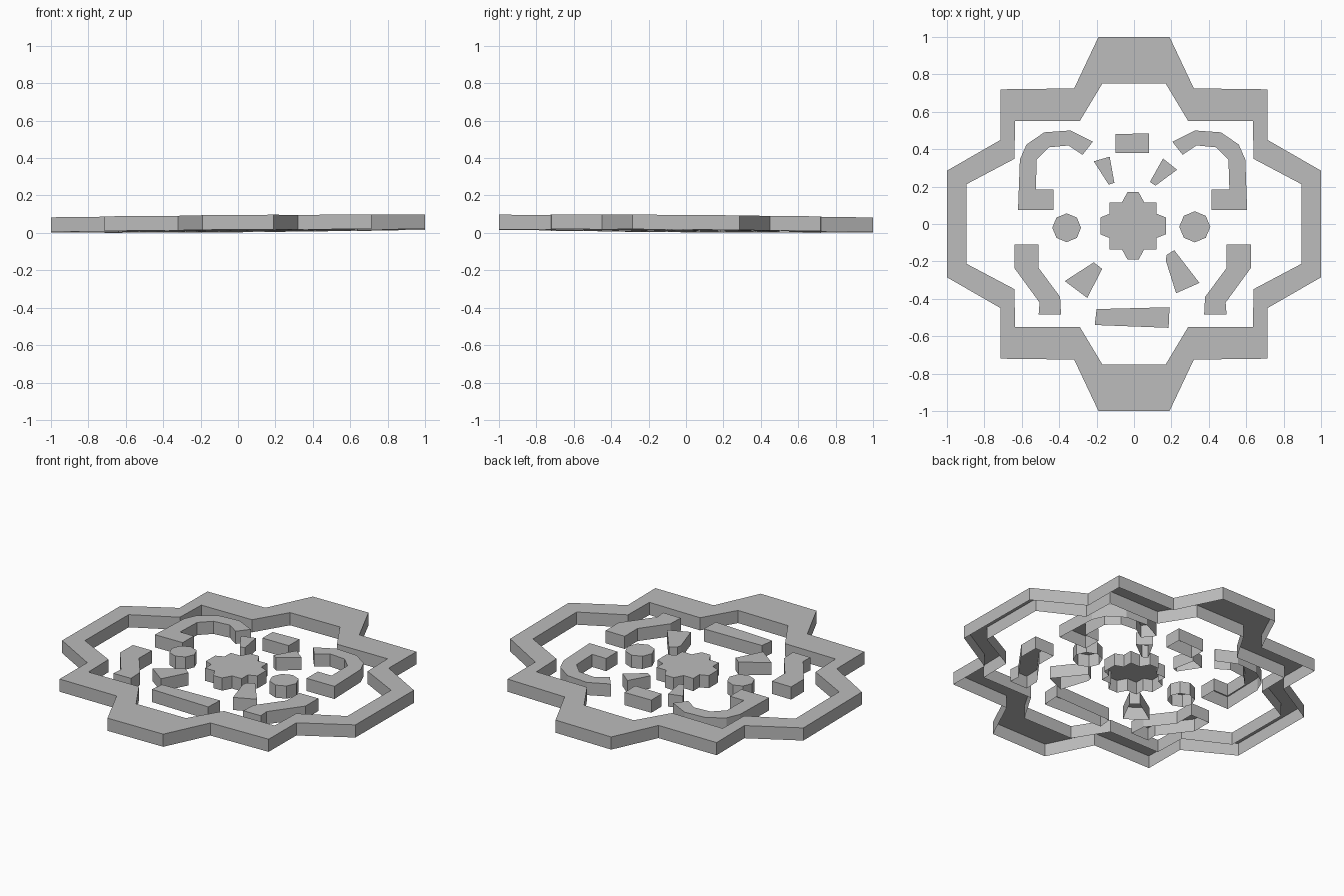
import bpy
import bmesh
import math
from mathutils import Vector

HEIGHT = 0.078
BASE = 0.0105
SLOPE = 0.0073

default_cube = bpy.data.objects.get("Cube")
if default_cube:
    bpy.data.objects.remove(default_cube, do_unlink=True)

# One plain grey for the whole ornament
grey = bpy.data.materials.new("plain_grey")
grey.use_nodes = True
colour = (0.5, 0.5, 0.5, 1)
grey.diffuse_color = colour
grey.node_tree.nodes["Principled BSDF"].inputs["Base Color"].default_value = colour


def ground(x, y):
    """Underside height of the slightly tilted ornament."""
    return BASE + SLOPE * (x - y)


def four_way(quarter, centre=(0, 0)):
    """Mirror a quarter outline, listed clockwise from the top, into a full loop."""
    right = quarter + [(x, -y) for x, y in reversed(quarter)]
    full = right + [(-x, y) for x, y in reversed(right)]
    return [(x + centre[0], y + centre[1]) for x, y in full]


def mirrored(outline, shift):
    """Reflect an outline to the other side, nudged sideways."""
    return [(shift - x, y) for x, y in reversed(outline)]


def polygon(centre, radius, sides=8):
    steps = [math.tau * i / sides for i in range(sides)]
    return [(centre[0] + radius * math.cos(a), centre[1] + radius * math.sin(a))
            for a in steps]


def open_shell(name, outline, hole=None):
    """Flat top with side walls, open underneath; an optional hole makes a band."""
    bm = bmesh.new()

    def loop(points):
        return [bm.verts.new((x, y, ground(x, y) + HEIGHT)) for x, y in points]

    outer = loop(outline)
    if hole:
        inner = loop(hole)
        for i in range(len(outer)):
            j = (i + 1) % len(outer)
            bm.faces.new((outer[i], outer[j], inner[j], inner[i]))
    else:
        bm.faces.new(outer)
    bmesh.ops.recalc_face_normals(bm, faces=bm.faces)
    bm.normal_update()
    for face in bm.faces:
        if face.normal.z < 0:
            face.normal_flip()

    # Pull the walls down from every open edge
    rim = [edge for edge in bm.edges if edge.is_boundary]
    result = bmesh.ops.extrude_edge_only(bm, edges=rim)
    lower = [g for g in result["geom"] if isinstance(g, bmesh.types.BMVert)]
    bmesh.ops.translate(bm, verts=lower, vec=Vector((0, 0, -HEIGHT)))

    # Make the wall winding agree with the upward facing top
    bmesh.ops.recalc_face_normals(bm, faces=bm.faces)
    bm.normal_update()
    top = max(bm.faces, key=lambda f: abs(f.normal.z))
    if top.normal.z < 0:
        bmesh.ops.reverse_faces(bm, faces=bm.faces)

    mesh = bpy.data.meshes.new(name)
    bm.to_mesh(mesh)
    bm.free()
    mesh.materials.append(grey)
    obj = bpy.data.objects.new(name, mesh)
    bpy.context.scene.collection.objects.link(obj)
    return obj


# Stepped outer frame
frame_outer = [(.19, 1), (.32, .725), (.713, .72), (.713, .45), (1, .285)]
frame_inner = [(.17, .75), (.29, .55), (.635, .55), (.64, .348), (.895, .213)]
open_shell("outer_frame", four_way(frame_outer), four_way(frame_inner))

# Scalloped centre
rosette = [(.03, .18), (.06, .125), (.125, .125), (.125, .065), (.175, .045)]
open_shell("centre_rosette", four_way(rosette, (-.005, -.01)))

# Round studs either side of the centre
open_shell("left_stud", polygon((.325, -.015), .083))
open_shell("right_stud", polygon((-.36, -.02), .077))

# Curled hooks at the back
hook = [(-.62, .075), (-.61, .345), (-.575, .425), (-.48, .49), (-.34, .5),
        (-.22, .44), (-.275, .37), (-.35, .42), (-.455, .41), (-.52, .345),
        (-.525, .185), (-.43, .185), (-.43, .075)]
open_shell("back_right_hook", hook)
open_shell("back_left_hook", mirrored(hook, -.015))

# Bent bars at the front
bent_bar = [(-.64, -.11), (-.51, -.11), (-.51, -.235), (-.395, -.39),
            (-.39, -.485), (-.51, -.485), (-.505, -.42), (-.64, -.235)]
open_shell("front_right_bent_bar", bent_bar)
open_shell("front_left_bent_bar", mirrored(bent_bar, -.015))

# Straight bars and the four rays around the centre
pieces = {
    "back_bar": [(-.1, .48), (.08, .485), (.08, .38), (-.1, .38)],
    "front_bar": [(-.2, -.455), (.19, -.445), (.185, -.555), (-.21, -.54)],
    "back_right_ray": [(-.215, .335), (-.13, .36), (-.105, .22), (-.135, .21)],
    "back_left_ray": [(.155, .35), (.23, .29), (.115, .205), (.085, .225)],
    "front_right_ray": [(-.215, -.205), (-.17, -.24), (-.25, -.395), (-.37, -.305)],
    "front_left_ray": [(.215, -.14), (.35, -.315), (.225, -.37), (.17, -.195),
                       (.175, -.165)],
}
for piece_name, piece_outline in pieces.items():
    open_shell(piece_name, piece_outline)
